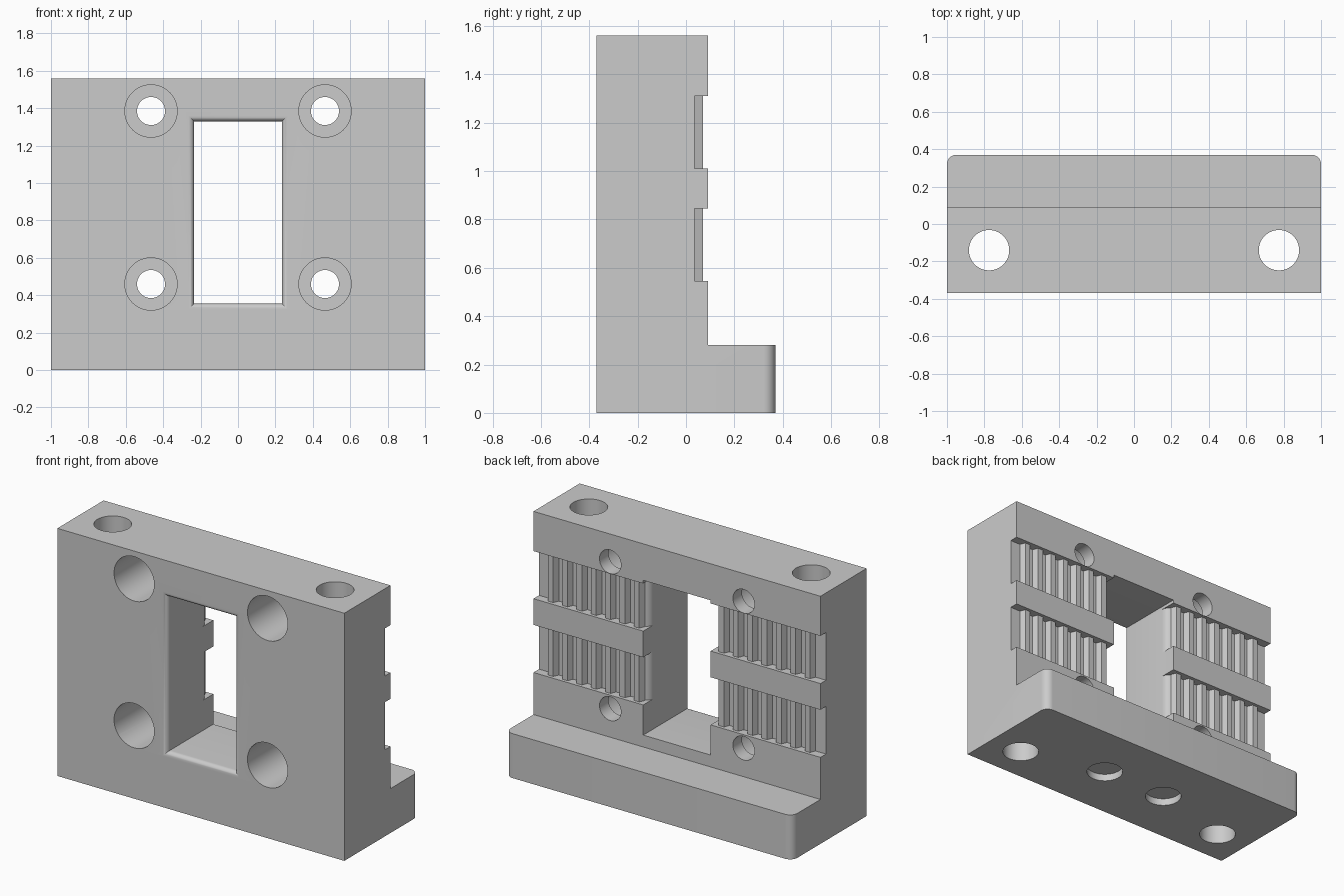
import bpy
import bmesh
from math import sin, cos, pi, sqrt, radians
from mathutils import Matrix

if "Cube" in bpy.data.objects:
    bpy.data.objects.remove(bpy.data.objects["Cube"], do_unlink=True)

grey = bpy.data.materials.new("light grey")
grey.use_nodes = True
colour = (0.6, 0.6, 0.6, 1)
grey.diffuse_color = colour
grey.node_tree.nodes["Principled BSDF"].inputs["Base Color"].default_value = colour

FRONT, BACK, FOOT_BACK, TOP = -0.37, 0.09, 0.37, 1.56


def make_object(name, bm):
    bmesh.ops.recalc_face_normals(bm, faces=bm.faces)
    mesh = bpy.data.meshes.new(name)
    bm.to_mesh(mesh)
    bm.free()
    obj = bpy.data.objects.new(name, mesh)
    bpy.context.collection.objects.link(obj)
    mesh.materials.append(grey)
    return obj


def loft(name, rings):
    """Solid through rings that share a point count, capped at both ends."""
    bm = bmesh.new()
    loops = [[bm.verts.new(p) for p in ring] for ring in rings]
    for a, b in zip(loops, loops[1:]):
        for i in range(len(a)):
            j = (i + 1) % len(a)
            bm.faces.new((a[i], a[j], b[j], b[i]))
    bm.faces.new(loops[0])
    bm.faces.new(loops[-1])
    return make_object(name, bm)


def cylinder(name, centre, radius, length, axis):
    bm = bmesh.new()
    turn = Matrix.Rotation(pi / 2, 4, "X") if axis == "y" else Matrix()
    bmesh.ops.create_cone(bm, cap_ends=True, segments=48, radius1=radius,
                          radius2=radius, depth=length,
                          matrix=Matrix.Translation(centre) @ turn)
    return make_object(name, bm)


def cut(target, cutter):
    mod = target.modifiers.new("cut", "BOOLEAN")
    mod.operation = "DIFFERENCE"
    mod.solver = "EXACT"
    mod.object = cutter
    bpy.context.view_layer.objects.active = target
    bpy.ops.object.modifier_apply(modifier=mod.name)
    bpy.data.objects.remove(cutter, do_unlink=True)


# L-shaped block: upright plate with a foot along the back
profile = [(FRONT, 0), (FOOT_BACK, 0), (FOOT_BACK, 0.28),
           (BACK, 0.28), (BACK, TOP), (FRONT, TOP)]
block = loft("mounting_block", [[(x, y, z) for y, z in profile] for x in (-1, 1)])

# Rounded upright corners of the foot
bm = bmesh.new()
bm.from_mesh(block.data)
corners = [e for e in bm.edges if all(v.co.y > FOOT_BACK - 0.01 for v in e.verts)
           and abs(e.verts[0].co.z - e.verts[1].co.z) > 0.1]
bmesh.ops.bevel(bm, geom=corners, offset=0.05, segments=8, profile=0.5,
                affect="EDGES")
bm.to_mesh(block.data)
bm.free()


# Window with a rounded front lip
def window_ring(y, grow):
    x, low, high = 0.235 + grow, 0.355 - grow, 1.33 + grow
    return [(-x, y, low), (x, y, low), (x, y, high), (-x, y, high)]


lip = 0.03
rings = [window_ring(FRONT - 0.1, lip)]
for i in range(9):
    a = i / 8 * pi / 2
    rings.append(window_ring(FRONT + lip * (1 - cos(a)), lip * (1 - sin(a))))
rings.append(window_ring(BACK + 0.1, 0))
cut(block, loft("window_cutter", rings))


# Belt grooves: toothed floor, rounded where it meets the window
def groove_outline():
    floor, peak, r, edge = 0.035, 0.07, 0.05, 0.235
    points = [(1.1, 0.2), (1.1, floor)]
    for i in range(7):
        c = 0.895 - 0.1 * i
        points += [(c + 0.033, floor), (c + 0.018, peak),
                   (c - 0.018, peak), (c - 0.033, floor)]
    for i in range(9):
        a = pi / 2 + i / 8 * pi / 2
        points.append((edge + r + r * cos(a), floor - r + r * sin(a)))
    return points + [(0.1, floor - r), (0.1, 0.2)]


outline = groove_outline()
for side in (-1, 1):
    for low, high in ((0.545, 0.845), (1.01, 1.31)):
        cut(block, loft("groove_cutter",
                        [[(side * x, y, z) for x, y in outline] for z in (low, high)]))

    # Bolt holes with deep front counterbores
    for z in (0.46, 1.385):
        cut(block, cylinder("bore_cutter", (side * 0.465, -0.2, z), 0.14, 0.4, "y"))
        cut(block, cylinder("bolt_cutter", (side * 0.465, 0, z), 0.075, 1, "y"))

    # Upright rod holes and shallow pockets underneath
    cut(block, cylinder("rod_cutter", (side * 0.775, -0.14, 0.8), 0.108, 2, "z"))
    cut(block, cylinder("pocket_cutter", (side * 0.23, 0, 0), 0.108, 0.09, "z"))

# Smooth the curved walls, keep hard edges crisp
bpy.ops.object.select_all(action="DESELECT")
block.select_set(True)
bpy.context.view_layer.objects.active = block
bpy.ops.object.shade_smooth_by_angle(angle=radians(25))
